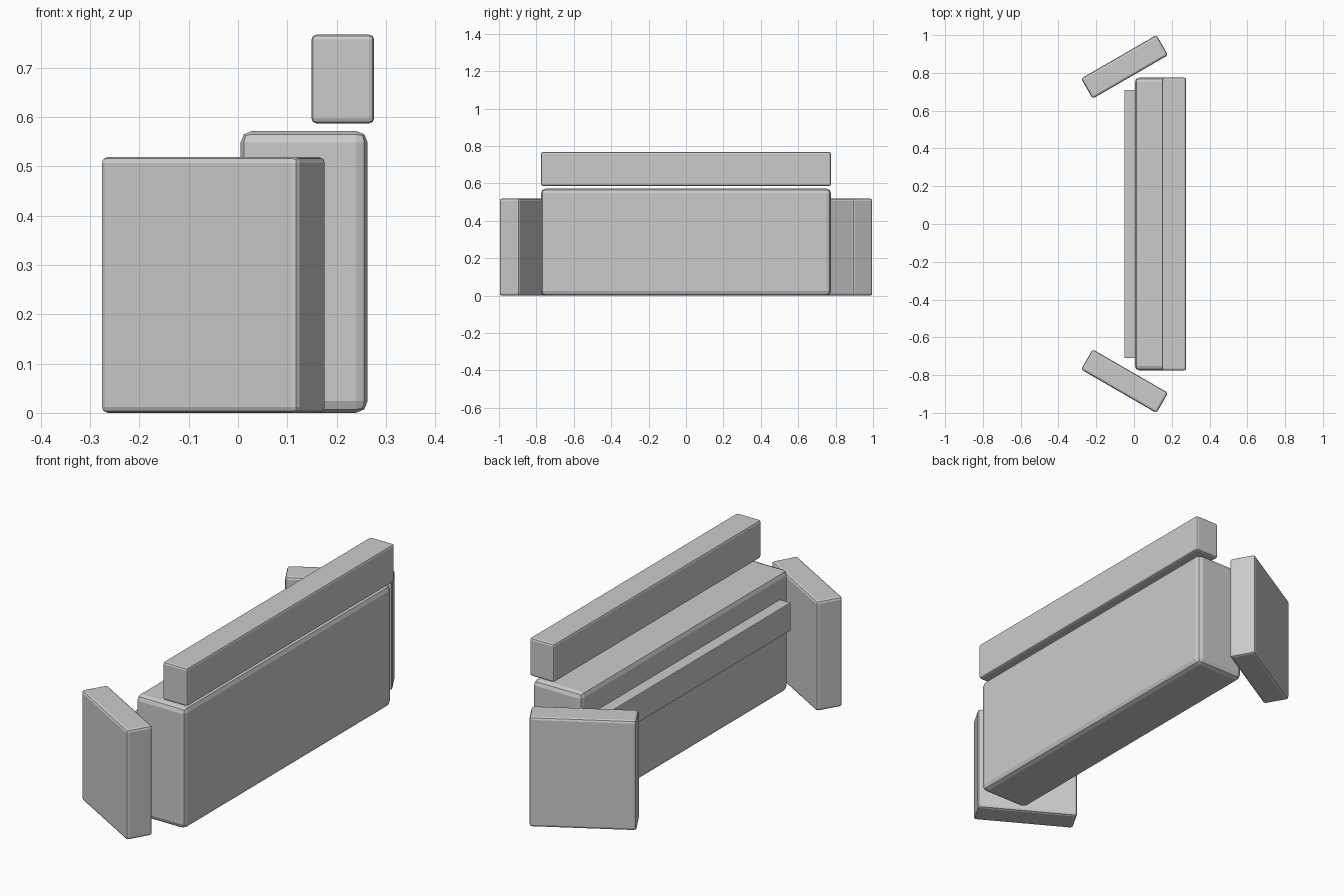
import bpy
from math import radians

cube = bpy.data.objects.get("Cube")
if cube:
    bpy.data.objects.remove(cube, do_unlink=True)

# Single plain grey
grey = bpy.data.materials.new("light_grey")
grey.use_nodes = True
colour = (0.6, 0.6, 0.6, 1)
grey.diffuse_color = colour
grey.node_tree.nodes["Principled BSDF"].inputs["Base Color"].default_value = colour


def slab(name, centre, size, bevel, turn=0):
    """Box with softened edges, turned about z."""
    bpy.ops.mesh.primitive_cube_add(size=1, location=centre)
    obj = bpy.context.object
    obj.name = obj.data.name = name
    obj.scale = size
    bpy.ops.object.transform_apply(location=False, rotation=False, scale=True)
    obj.rotation_euler.z = radians(turn)
    mod = obj.modifiers.new("soft_edges", 'BEVEL')
    mod.width = bevel
    mod.segments = 2
    obj.data.materials.append(grey)
    return obj


# Long central block, with the bar floating above it
slab("main_block", (0.134, 0, 0.286), (0.258, 1.55, 0.572), 0.024)
slab("upper_rail", (0.2125, 0, 0.677), (0.127, 1.55, 0.18), 0.01)

# Thin ledge along the inner face
slab("ledge", (-0.022, 0, 0.387), (0.056, 1.42, 0.133), 0.003)

# Angled wings at both ends
for side, label in ((1, "back"), (-1, "front")):
    slab(label + "_wing", (-0.05, side * 0.832, 0.2595),
         (0.461, 0.123, 0.519), 0.012, side * 30)
